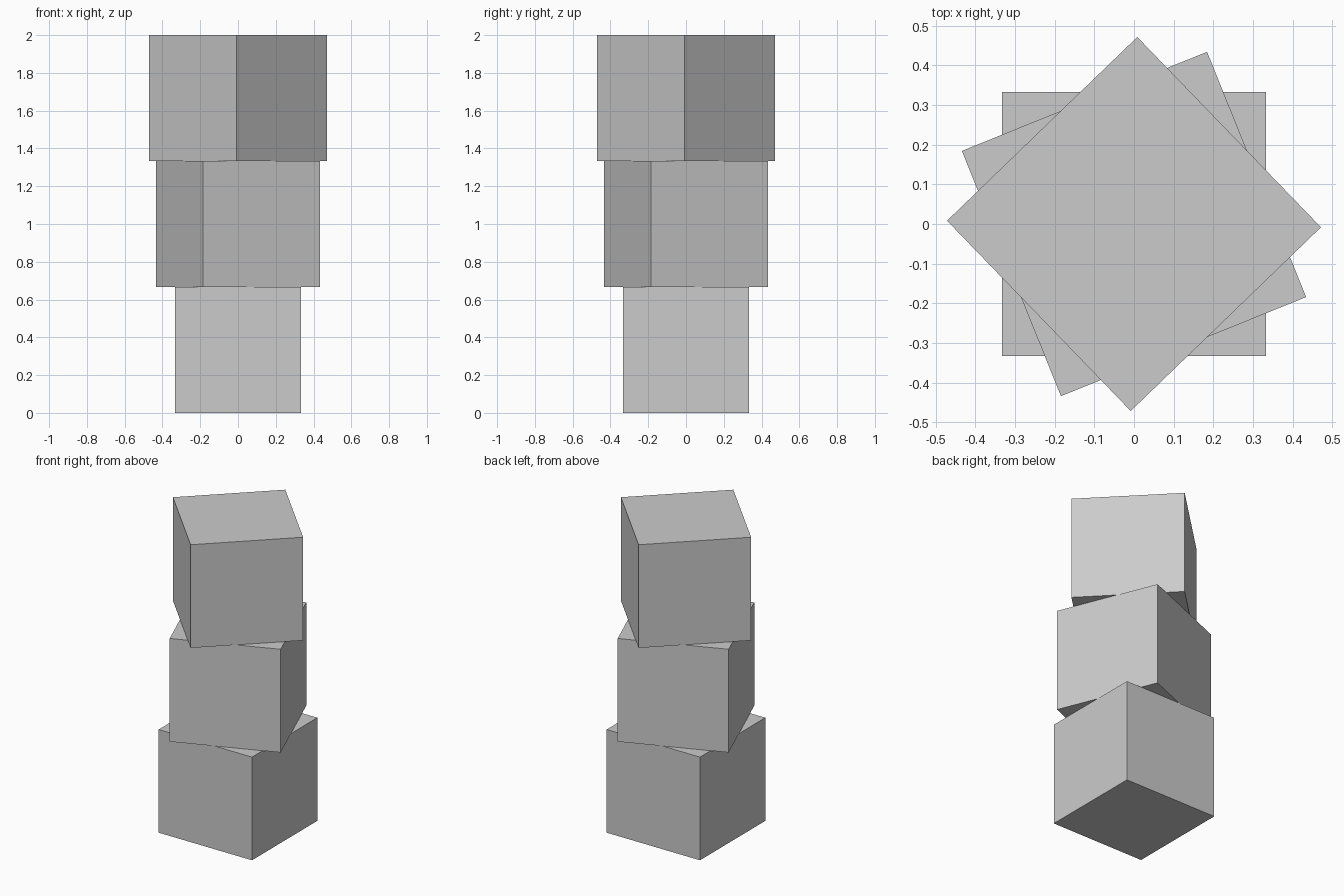
import bpy
from math import radians

if "Cube" in bpy.data.objects:
    bpy.data.objects.remove(bpy.data.objects["Cube"])

SIDE = 2 / 3    # three equal cubes make up the full height
TWIST = 22      # degrees added per level

# Stack of cubes, each turned further than the one below
for level, name in enumerate(("bottom_cube", "middle_cube", "top_cube")):
    bpy.ops.mesh.primitive_cube_add(
        size=SIDE,
        location=(0, 0, SIDE * (level + 0.5)),
        rotation=(0, 0, radians(TWIST * level)),
    )
    bpy.context.object.name = name
